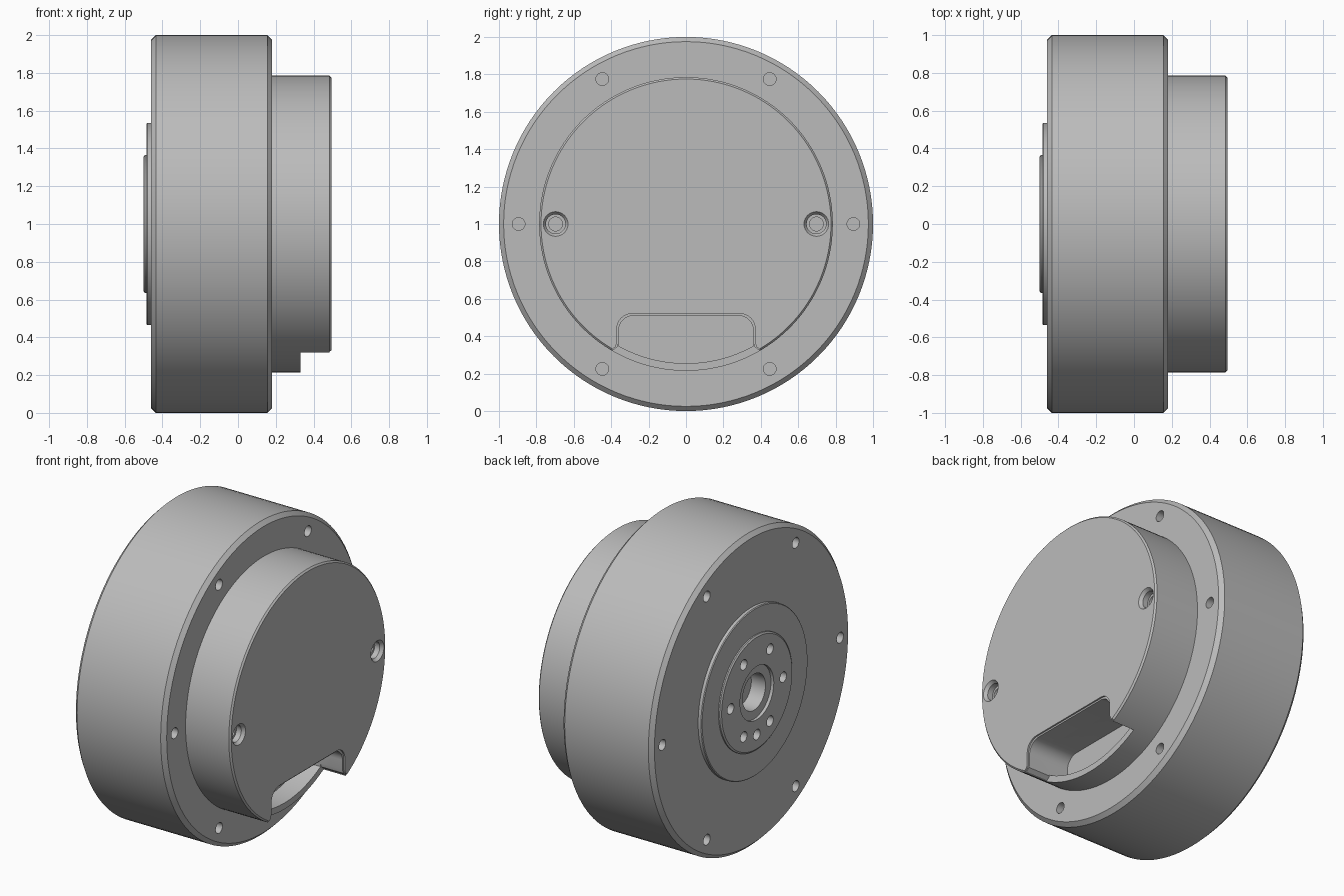
import bpy, bmesh
from math import sin, cos, pi, radians, asin

cube = bpy.data.objects.get("Cube")
if cube:
    bpy.data.objects.remove(cube)

AXIS_Z = 1.0
SEGMENTS = 128

grey = bpy.data.materials.new("satin_grey")
grey.use_nodes = True
COLOUR = (0.5, 0.5, 0.5, 1)
grey.diffuse_color = COLOUR
grey.node_tree.nodes["Principled BSDF"].inputs["Base Color"].default_value = COLOUR


def finish(name, bm):
    bmesh.ops.recalc_face_normals(bm, faces=bm.faces)
    mesh = bpy.data.meshes.new(name)
    bm.to_mesh(mesh)
    bm.free()
    obj = bpy.data.objects.new(name, mesh)
    bpy.context.collection.objects.link(obj)
    mesh.materials.append(grey)
    return obj


def skin(name, rings):
    """Join matching closed loops of points and cap both ends."""
    bm = bmesh.new()
    loops = [[bm.verts.new(p) for p in ring] for ring in rings]
    for a, b in zip(loops, loops[1:]):
        for i in range(len(a)):
            j = (i + 1) % len(a)
            bm.faces.new((a[i], a[j], b[j], b[i]))
    bm.faces.new(loops[0])
    bm.faces.new(loops[-1])
    return finish(name, bm)


def turned(name, profile, y=0.0, z=0.0, steps=SEGMENTS):
    """Solid of revolution about the x direction from (x, radius) pairs."""
    turns = [2 * pi * i / steps for i in range(steps)]
    return skin(name, [[(x, y + r * cos(t), AXIS_Z + z + r * sin(t)) for t in turns]
                       for x, r in profile])


def prism(name, outline, x0, x1):
    return skin(name, [[(x, y, z) for y, z in outline] for x in (x0, x1)])


def cut(target, cutters):
    for c in cutters:
        mod = target.modifiers.new("cut", "BOOLEAN")
        mod.operation = "DIFFERENCE"
        mod.solver = "EXACT"
        mod.object = c
    graph = bpy.context.evaluated_depsgraph_get()
    mesh = bpy.data.meshes.new_from_object(target.evaluated_get(graph))
    target.modifiers.clear()
    target.data = mesh
    for c in cutters:
        bpy.data.objects.remove(c)


def bolt_circle(radius, hole, x0, x1, angles):
    return [turned("hole_cutter", [(x0, hole), (x1, hole)],
                   radius * cos(radians(a)), radius * sin(radians(a)), 24)
            for a in angles]


def notch_top(grow=0.0):
    """Upper rounded corners of the notch, from +y round to -y."""
    half, top, r = 0.36 + grow, 0.51 + grow, 0.08
    right = [(half - r + r * cos(t), top - r + r * sin(t))
             for t in [pi / 2 * i / 8 for i in range(9)]]
    return right + [(-y, z) for y, z in reversed(right)]


def notch_open(grow=0.0):
    """Notch outline that flares and runs out through the rim."""
    side = [(0.36 + grow, 0.37), (0.365 + grow, 0.345), (0.39 + grow, 0.325), (0.39 + grow, 0.1)]
    return (notch_top(grow) + [(-y, z) for y, z in side] + side[::-1])


hexagon = range(0, 360, 60)

# Main drum with chamfered rims and a bore for the hub
body = turned("main_body", [(-0.3, 0.45), (-0.46, 0.45), (-0.46, 0.975), (-0.435, 1.0),
                            (0.155, 1.0), (0.18, 0.975), (0.18, 0.45), (-0.3, 0.45)])
bm = bmesh.new()
bm.from_mesh(body.data)
caps = [f for f in bm.faces if len(f.verts) > 4]
bmesh.ops.delete(bm, geom=caps, context="FACES_ONLY")
bmesh.ops.remove_doubles(bm, verts=bm.verts, dist=0.0001)
bmesh.ops.recalc_face_normals(bm, faces=bm.faces)
bm.to_mesh(body.data)
bm.free()
cut(body, bolt_circle(0.895, 0.034, -0.6, -0.36, hexagon)
    + bolt_circle(0.895, 0.034, 0.08, 0.3, hexagon))

# Stepped output hub with centre recess and bolt holes
hub = turned("output_hub", [(-0.28, 0.45), (-0.46, 0.45), (-0.46, 0.535), (-0.48, 0.535),
                            (-0.485, 0.53), (-0.485, 0.365), (-0.493, 0.365), (-0.5, 0.355)])
cut(hub, bolt_circle(0.265, 0.033, -0.6, -0.4, list(hexagon) + [270])
    + [turned("bore_cutter", [(-0.6, 0.17), (-0.48, 0.17)], steps=64)])
cut(hub, [turned("bore_cutter", [(-0.6, 0.115), (-0.38, 0.115)], steps=64)])

# Rear cover
cover = turned("rear_cover", [(0.12, 0.785), (0.485, 0.785), (0.495, 0.775)])
screws = []
for y in (-0.697, 0.697):
    screws.append(turned("screw_cutter", [(0.36, 0.037), (0.44, 0.037), (0.44, 0.052),
                                          (0.475, 0.052), (0.495, 0.066), (0.6, 0.066)],
                         y, steps=32))
cut(cover, screws)

# Cable notch: open through the rim, with a pocket behind a low curved lip
inner = 0.745
end = asin(0.36 / inner)
lip = [(inner * sin(t), AXIS_Z - inner * cos(t))
       for t in [-end + 2 * end * i / 24 for i in range(25)]]
cut(cover, [prism("notch_cutter", notch_open(), 0.33, 0.6)])
cut(cover, [prism("notch_edge_cutter", notch_open(0.01), 0.485, 0.6)])
cut(cover, [prism("pocket_cutter", notch_top() + lip, 0.2, 0.4)])

# Smooth round walls, crisp edges
for obj in (body, hub, cover):
    bpy.ops.object.select_all(action="DESELECT")
    obj.select_set(True)
    bpy.context.view_layer.objects.active = obj
    bpy.ops.object.shade_smooth_by_angle(angle=radians(30))
